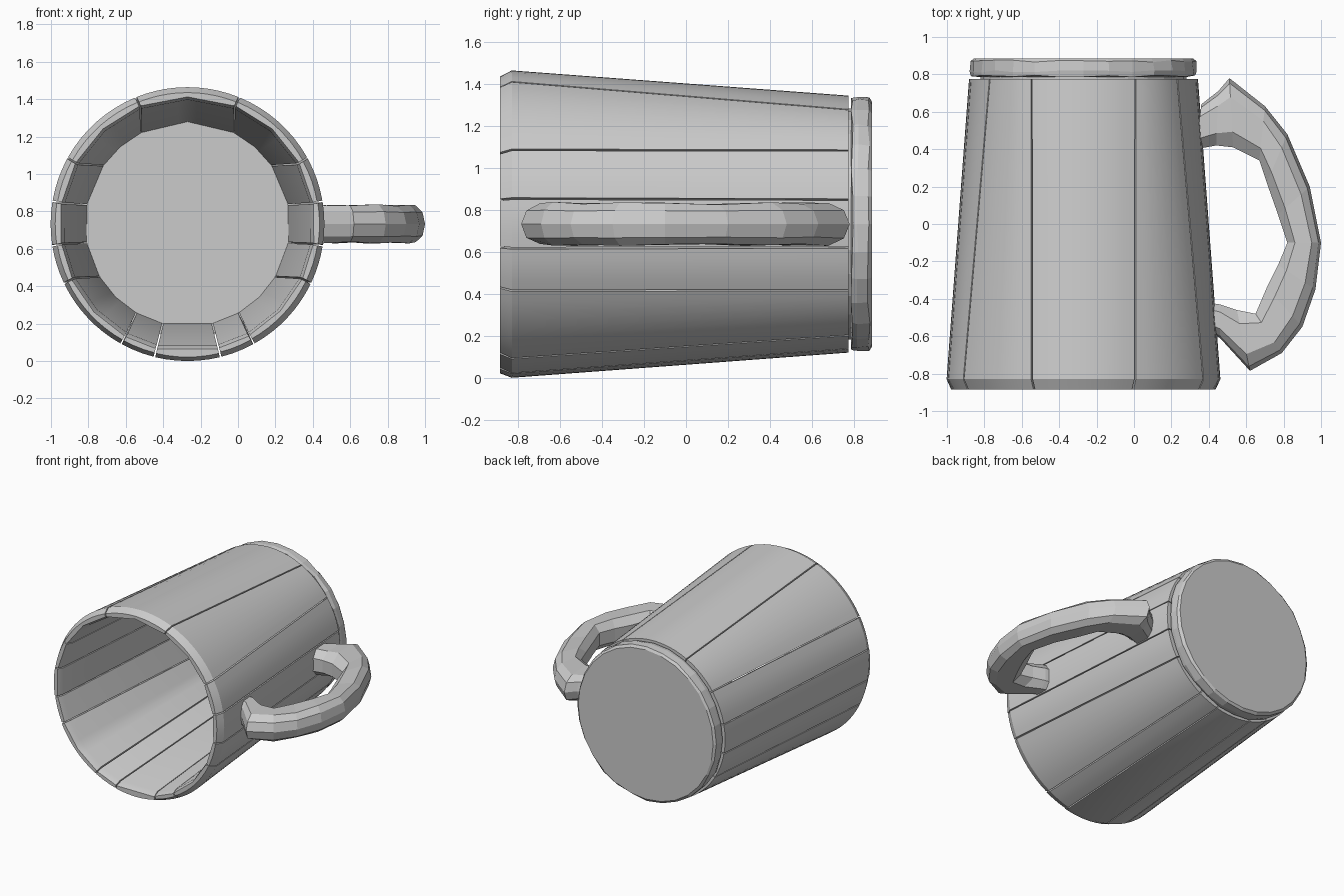
import bpy, bmesh, random
from math import sin, cos, pi, radians, ceil
from mathutils import Vector

random.seed(4)
cube = bpy.data.objects.get("Cube")
if cube:
    bpy.data.objects.remove(cube)

CX, CZ = -0.27, 0.732          # axis of the mug, which lies along y
Y_FRONT, Y_BACK = -0.885, 0.775

mat = bpy.data.materials.new("plain grey")
mat.use_nodes = True
GREY = (0.6, 0.6, 0.6, 1)
mat.diffuse_color = GREY
mat.node_tree.nodes["Principled BSDF"].inputs["Base Color"].default_value = GREY


def loft(name, rings, closed=False, smooth=None):
    """Skin a row of equal point rings into a solid."""
    bm = bmesh.new()
    rows = [[bm.verts.new(p) for p in ring] for ring in rings]
    n = len(rows[0])
    pairs = list(zip(rows, rows[1:]))
    if closed:
        pairs.append((rows[-1], rows[0]))
    else:
        bm.faces.new(rows[0])
        bm.faces.new(rows[-1])
    for a, b in pairs:
        for i in range(n):
            j = (i + 1) % n
            bm.faces.new((a[i], a[j], b[j], b[i]))
    bmesh.ops.recalc_face_normals(bm, faces=bm.faces)
    mesh = bpy.data.meshes.new(name)
    bm.to_mesh(mesh)
    bm.free()
    mesh.materials.append(mat)
    obj = bpy.data.objects.new(name, mesh)
    bpy.context.collection.objects.link(obj)
    if smooth:
        bpy.ops.object.select_all(action='DESELECT')
        obj.select_set(True)
        bpy.context.view_layer.objects.active = obj
        bpy.ops.object.shade_smooth_by_angle(angle=radians(smooth))
    return obj


def polar(r, angle, y):
    return Vector((CX + r * cos(angle), y, CZ + r * sin(angle)))


# Seams between staves: angle at the rim and at the base, one side then mirrored
half = [(68, 63), (28.7, 35), (9.5, 11), (-9, -10.5), (-25.5, -31), (-61, -60), (-76, -76)]
seams = half + [(180 - a, 180 - b) for a, b in reversed(half)]
seams = [(a % 360, b % 360) for a, b in seams]

# Stave outline (radius, y, is inner)
outline = [(0.708, Y_FRONT, False), (0.732, -0.83, False), (0.612, Y_BACK, False),
           (0.545, Y_BACK, True), (0.665, -0.84, True), (0.685, Y_FRONT, True)]
GAP = radians(0.35)

for k, start in enumerate(seams):
    end = seams[(k + 1) % len(seams)]
    # seams run clockwise, so each stave spans from its end up to its start
    span = [(s - e) % 360 for s, e in zip(start, end)]
    facets = 2 if span[0] > 30 else 1
    steps = facets * max(2, ceil(span[0] / facets / 5))
    wobble = random.uniform(-0.006, 0.004)
    rings = []
    for i in range(steps + 1):
        t = i / steps
        ring = []
        for r, y, inner in outline:
            f = (y - Y_FRONT) / (Y_BACK - Y_FRONT)
            low = radians(end[0] + (((end[1] - end[0] + 180) % 360) - 180) * f) + GAP
            width = radians(span[0] + (span[1] - span[0]) * f) - 2 * GAP
            if inner:
                # flat chords on the inside
                h = width / facets / 2
                local = (t * facets) % 1 if t < 1 else 1
                r = r * cos(h) / cos((local * 2 - 1) * h)
            if r < 0.72 and y == Y_FRONT:
                r += wobble
            ring.append(polar(r, low + width * t, y))
        rings.append(ring)
    loft(f"stave_{k + 1}", rings, smooth=25)

# Base: floor disc inside, chamfered foot ring outside
foot = [(0.02, 0.74), (0.55, 0.74), (0.55, 0.785), (0.602, 0.785),
        (0.608, 0.81), (0.602, 0.865), (0.585, 0.885), (0.02, 0.885)]
SIDES = 28
rings = []
for r, y in foot:
    ring = []
    for i in range(SIDES):
        edge = r > 0.6
        ring.append(polar(r + (random.uniform(-0.006, 0.003) if edge else 0),
                          2 * pi * i / SIDES, y + (random.uniform(0, 0.012) if edge else 0)))
    rings.append(ring)
loft("base", rings)

# Handle: stations of inner and outer edge in the x-y plane
stations = [((.33, .40), (.36, .64)), ((.44, .42), (.45, .71)), ((.53, .41), (.51, .78)),
            ((.67, .34), (.70, .63)), ((.71, .22), (.82, .48)), ((.77, .05), (.94, .20)),
            ((.82, -.10), (1.0, -.10)), ((.77, -.22), (.97, -.35)), ((.71, -.34), (.90, -.55)),
            ((.65, -.48), (.79, -.69)), ((.55, -.46), (.62, -.785)), ((.46, -.43), (.46, -.61)),
            ((.39, -.42), (.39, -.57))]
HALF = 0.103
# Rounded octagon section (across, up)
section = [(-1, -.5), (-.55, -1), (.45, -1), (.85, -.65), (1, 0),
           (.85, .65), (.45, 1), (-.55, 1), (-1, .5)]
rings = []
for a, b in stations:
    a, b = Vector((*a, CZ)), Vector((*b, CZ))
    mid, arm = (a + b) / 2, (b - a) / 2
    size = HALF * random.uniform(0.94, 1.04)
    rings.append([mid + arm * u + Vector((0, 0, size * v * random.uniform(0.94, 1)))
                  for u, v in section])
loft("handle", rings)
